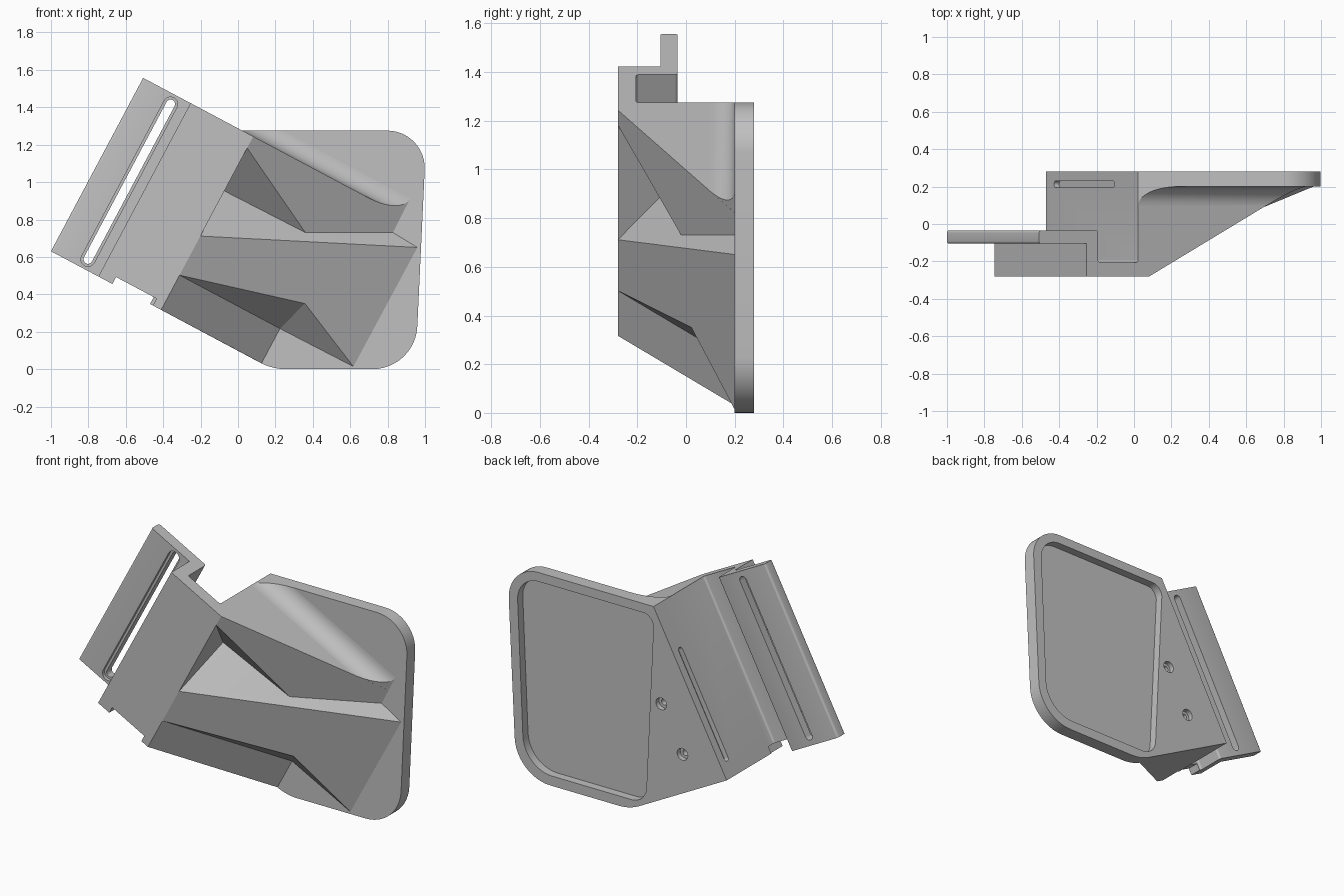
import bpy, bmesh, math
from mathutils import Matrix, Vector

if "Cube" in bpy.data.objects:
    bpy.data.objects.remove(bpy.data.objects["Cube"], do_unlink=True)

grey = bpy.data.materials.new("plain_grey")
grey.use_nodes = True
grey.diffuse_color = (0.53, 0.53, 0.53, 1)
grey.node_tree.nodes["Principled BSDF"].inputs["Base Color"].default_value = (0.53, 0.53, 0.53, 1)

# Tilted frame: u runs along the strip, v across it, then depth y
ANGLE = math.radians(62)
C, S = math.cos(ANGLE), math.sin(ANGLE)
TILT = Matrix(((C, S, 0, -1), (0, 0, 1, 0), (S, -C, 0, 0.63), (0, 0, 0, 1)))
# Upright frame: x, z, then depth y
UPRIGHT = Matrix(((1, 0, 0, 0), (0, 0, 1, 0), (0, 1, 0, 0), (0, 0, 0, 1)))
LENGTH = 1.05
WALL = 0.6


def finish(name, bm, matrix):
    bmesh.ops.transform(bm, matrix=matrix, verts=bm.verts)
    bmesh.ops.recalc_face_normals(bm, faces=bm.faces)
    mesh = bpy.data.meshes.new(name)
    bm.to_mesh(mesh)
    bm.free()
    mesh.materials.append(grey)
    obj = bpy.data.objects.new(name, mesh)
    bpy.context.collection.objects.link(obj)
    return obj


def prism(points, direction):
    """Closed solid: two caps joined by one side face per outline edge."""
    bm = bmesh.new()
    near = [bm.verts.new(p) for p in points]
    far = [bm.verts.new(Vector(p) + Vector(direction)) for p in points]
    bm.faces.new(near[::-1])
    bm.faces.new(far)
    for i in range(len(near)):
        bm.faces.new((near[i - 1], near[i], far[i], far[i - 1]))
    return bm


def slab(name, outline, y0, y1, matrix):
    return finish(name, prism([(a, b, y0) for a, b in outline], (0, 0, y1 - y0)), matrix)


def rounded(corners, steps=12):
    """Polygon outline with a true arc at each (a, b, radius) corner."""
    out = []
    for i, (a, b, r) in enumerate(corners):
        p = Vector((a, b))
        if r == 0:
            out.append((a, b))
            continue
        d0 = (Vector(corners[i - 1][:2]) - p).normalized()
        d1 = (Vector(corners[(i + 1) % len(corners)][:2]) - p).normalized()
        half = d0.angle(d1) / 2
        centre = p + (d0 + d1).normalized() * r / math.sin(half)
        s = p + d0 * r / math.tan(half) - centre
        e = p + d1 * r / math.tan(half) - centre
        sweep = s.angle(e)
        for k in range(steps + 1):
            t = k / steps
            q = (s * math.sin((1 - t) * sweep) + e * math.sin(t * sweep)) / math.sin(sweep)
            out.append(tuple(centre + q))
    return out


def capsule(u0, u1, v, r, n=10):
    arc = [math.pi * k / n - math.pi / 2 for k in range(n + 1)]
    return ([(u1 + r * math.cos(t), v + r * math.sin(t)) for t in arc]
            + [(u0 - r * math.cos(t), v - r * math.sin(t)) for t in arc])


def circle(u, v, r, n=24):
    return [(u + r * math.cos(math.tau * k / n), v + r * math.sin(math.tau * k / n)) for k in range(n)]


def cut(cutter, *targets):
    cutter.hide_render = True
    for obj in targets:
        mod = obj.modifiers.new("cut", "BOOLEAN")
        mod.operation, mod.solver, mod.object = "DIFFERENCE", "EXACT", cutter
        bpy.context.view_layer.objects.active = obj
        bpy.ops.object.modifier_apply(modifier=mod.name)
    bpy.data.objects.remove(cutter, do_unlink=True)


# Slotted strip, channel and side wall as one extruded section (v, y, corner radius)
E = 0.012
section = rounded([(0, -0.105, E), (0.287, -0.105, 0), (0.287, -0.28, 0), (0.667, -0.28, 0),
                   (0.667, 0.2, 0), (WALL, 0.2, 0), (WALL, -0.205, E), (0.357, -0.205, E),
                   (0.357, -0.035, E), (0, -0.035, E)], steps=4)
channel = finish("channel_bracket", prism([(0, v, y) for v, y in section], (LENGTH, 0, 0)), TILT)

# Back plate with rounded corners, reaching out to the side wall
wall_foot = (TILT @ Vector((0, WALL, 0))).xz
wall_head = (TILT @ Vector((LENGTH, WALL, 0))).xz
plate = slab("back_plate", rounded([(*wall_head, 0), (*wall_foot, 0), (0.183, 0, 0.3),
                                    (0.948, 0, 0.24), (1.008, wall_head[1], 0.2)]),
             0.2, 0.28, UPRIGHT)

# Faceted body between the side wall and the plate, corners in (u, v, y)
corner = {
    "top": (LENGTH, 0.667, -0.28), "notch_top": (0.98, 0.667, -0.28),
    "notch_deep": (0.72, 0.667, -0.04), "notch_low": (0.447, 0.667, -0.28),
    "chin": (0.21, 0.667, -0.28), "low": (0, 0.667, -0.28),
    "valley": (0.727, 1.154, -0.02), "valley_end": (0.947, 1.567, 0.2),
    "ridge_end": (0.938, 1.72, 0.2), "knee": (0.391, 1.33, 0.022),
    "toe": (0.215, 1.717, 0.2), "step": (0.21, 1.275, 0.2),
    "top_end": (LENGTH, 1.565, 0.2), "low_end": (0, 1.275, 0.2),
    "top_back": (LENGTH, 0.667, 0.2), "low_back": (0, 0.667, 0.2),
}
faces = [
    "top notch_top valley valley_end top_end", "notch_top notch_deep valley",
    "notch_low valley notch_deep", "notch_low ridge_end valley_end valley",
    "notch_low chin knee toe ridge_end", "chin step knee", "step toe knee",
    "chin low low_end step", "top top_end top_back", "low low_back low_end",
    "top top_back low_back low chin notch_low notch_deep notch_top",
    "top_back top_end valley_end ridge_end toe step low_end low_back",
]
bm = bmesh.new()
vert = {k: bm.verts.new(p) for k, p in corner.items()}
for f in faces:
    bm.faces.new([vert[k] for k in f.split()])
body = finish("faceted_body", bm, TILT)

# Concave fillet where the body top meets the plate, trimmed to slope and plate top
R = 0.1
arc = [(LENGTH + R - R * math.cos(t), R + R * math.sin(t))
       for t in [math.pi / 2 * k / 10 for k in range(11)]]
bm = prism([(u, WALL, y) for u, y in arc + [(LENGTH, 0.2)]], (0, 1.2, 0))
top_point = TILT.inverted() @ Vector((0, 0, wall_head[1]))
for co, no in (((0, 0.667, -0.28), (0, 0.535, -1)), (top_point, (S, -C, 0))):
    bmesh.ops.bisect_plane(bm, geom=bm.verts[:] + bm.edges[:] + bm.faces[:],
                           plane_co=co, plane_no=no, clear_outer=True)
    bmesh.ops.holes_fill(bm, edges=[e for e in bm.edges if e.is_boundary])
fillet = finish("plate_fillet", bm, TILT)

# Through slot with a shallow wider recess at the front of the strip
cut(slab("slot_cutter", capsule(0.055, 0.995, 0.195, 0.024), -0.3, 0.1, TILT), channel)
cut(slab("slot_recess_cutter", capsule(0.055, 0.995, 0.195, 0.038), -0.3, -0.085, TILT), channel)

# Notch at the lower end of the channel
cut(slab("notch_cutter", [(-0.1, 0.372), (-0.1, 0.617), (0.042, 0.617), (0.042, 0.372)],
         -0.4, -0.15, TILT), channel)

# Tray recess in the back of the plate
cut(slab("tray_cutter", rounded([(0.02, 1.22, 0.07), (0.075, 0.06, 0.1), (0.895, 0.06, 0.2),
                                 (0.945, 1.22, 0.14)]), 0.23, 0.4, UPRIGHT), plate)

# Long groove in the outer side wall
groove = prism([(u, 0.5, y) for u, y in capsule(0.11, 0.76, 0.212, 0.018)], (0, 0.13, 0))
cut(finish("groove_cutter", groove, TILT), channel, plate)

# Two countersunk screw holes in the back
for u in (0.21, 0.515):
    cut(slab("screw_hole_cutter", circle(u, 0.826, 0.019), 0.1, 0.4, TILT), plate, body)
    cut(slab("screw_head_cutter", circle(u, 0.826, 0.036), 0.25, 0.4, TILT), plate)

# Smooth the rounded parts and keep the crisp edges
for obj in (channel, plate, body, fillet):
    bpy.ops.object.select_all(action="DESELECT")
    obj.select_set(True)
    bpy.context.view_layer.objects.active = obj
    bpy.ops.object.shade_smooth_by_angle(angle=math.radians(25))
